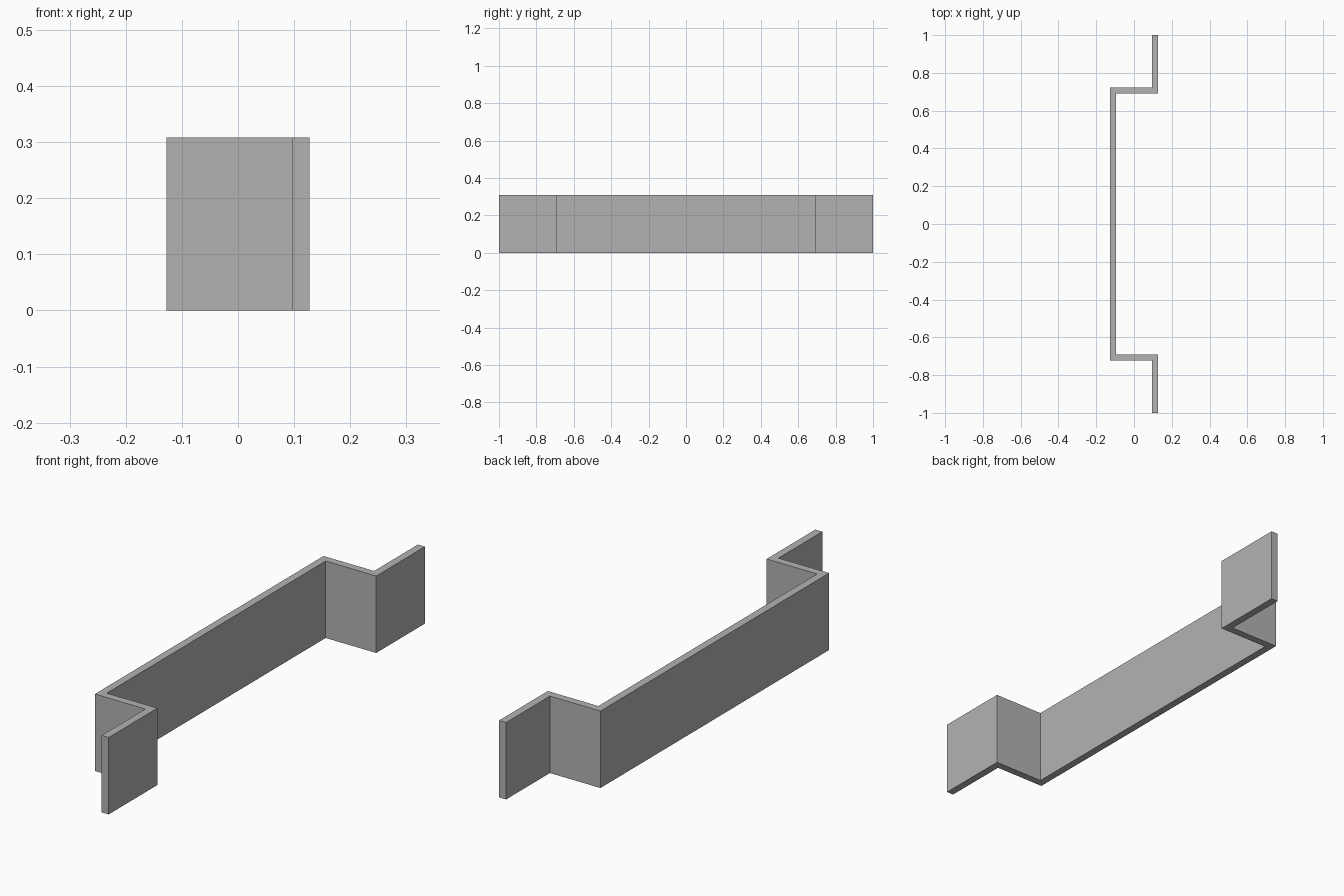
import bpy
import bmesh

cube = bpy.data.objects.get("Cube")
if cube:
    bpy.data.objects.remove(cube, do_unlink=True)

HEIGHT = 0.308
THICK = 0.031
OUT_X = 0.1275           # half depth of the bracket
IN_X = OUT_X - THICK
LEG_OUT = 0.723          # outer face of each leg
LEG_IN = LEG_OUT - THICK

# Grey metal
grey = bpy.data.materials.new("grey metal")
grey.use_nodes = True
colour = (0.45, 0.45, 0.45, 1)
grey.diffuse_color = colour
grey.node_tree.nodes["Principled BSDF"].inputs["Base Color"].default_value = colour

# Half of the bent strip outline, from the middle of the web to the flange tip
outer = [(-OUT_X, LEG_OUT), (IN_X, LEG_OUT), (IN_X, 1)]
inner = [(OUT_X, 1), (OUT_X, LEG_IN), (-IN_X, LEG_IN)]
half = outer + inner
outline = half + [(x, -y) for x, y in reversed(half)]

# Extrude the outline upwards
bm = bmesh.new()
base = bm.faces.new([bm.verts.new((x, y, 0)) for x, y in outline])
top = bmesh.ops.extrude_face_region(bm, geom=[base], use_keep_orig=True)["geom"]
bmesh.ops.translate(bm, vec=(0, 0, HEIGHT),
                    verts=[v for v in top if isinstance(v, bmesh.types.BMVert)])
bmesh.ops.recalc_face_normals(bm, faces=bm.faces)

mesh = bpy.data.meshes.new("bent_bracket")
bm.to_mesh(mesh)
bm.free()
mesh.materials.append(grey)
bracket = bpy.data.objects.new("bent_bracket", mesh)
bpy.context.collection.objects.link(bracket)
